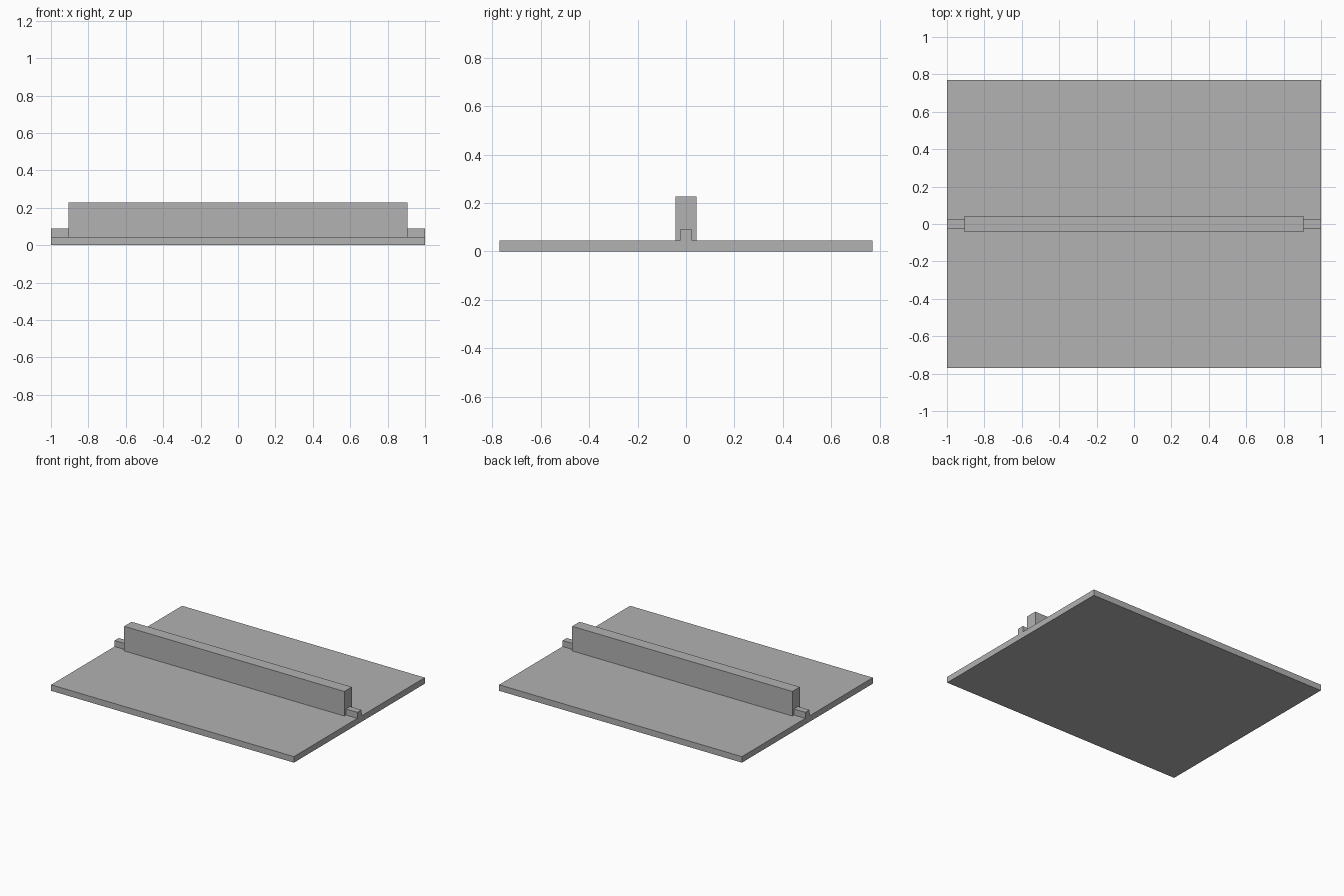
import bpy
import bmesh
from mathutils import Vector

if "Cube" in bpy.data.objects:
    bpy.data.objects.remove(bpy.data.objects["Cube"])

grey = bpy.data.materials.new("plain_grey")
grey.diffuse_color = (0.445, 0.445, 0.445, 1.0)
grey.use_nodes = True
grey.node_tree.nodes["Principled BSDF"].inputs["Base Color"].default_value = grey.diffuse_color


def box(name, low, high):
    """Add an axis-aligned box between two corners."""
    low, high = Vector(low), Vector(high)
    bm = bmesh.new()
    bmesh.ops.create_cube(bm, size=1.0)
    bmesh.ops.scale(bm, vec=high - low, verts=bm.verts)
    bmesh.ops.translate(bm, vec=(low + high) / 2, verts=bm.verts)
    mesh = bpy.data.meshes.new(name)
    bm.to_mesh(mesh)
    bm.free()
    mesh.materials.append(grey)
    obj = bpy.data.objects.new(name, mesh)
    bpy.context.collection.objects.link(obj)
    return obj


PLATE_TOP = 0.045
BAR_X = 0.907

# Flat base plate
box("base_plate", (-1, -0.77, 0), (1, 0.77, PLATE_TOP))

# Tall bar along the middle
box("centre_bar", (-BAR_X, -0.044, PLATE_TOP), (BAR_X, 0.044, 0.228))

# Small tabs from the bar ends to the plate edges, mirrored across x
tab = box("end_tabs", (BAR_X, -0.024, PLATE_TOP), (1, 0.024, 0.09))
tab.modifiers.new("mirror_x", "MIRROR").use_axis = (True, False, False)
